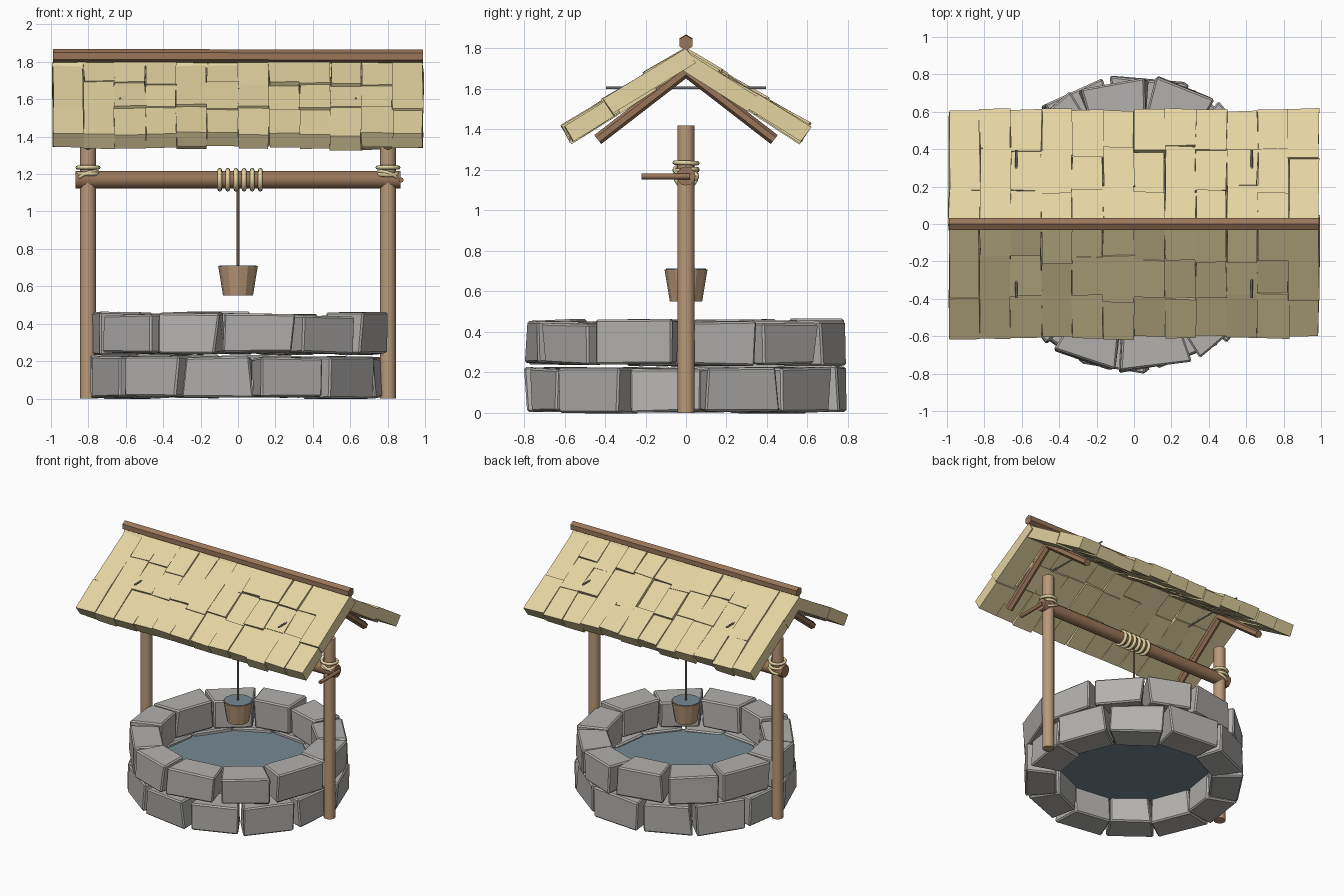
import bpy, bmesh, math, random
from mathutils import Vector, Matrix

random.seed(4)
if "Cube" in bpy.data.objects:
    bpy.data.objects.remove(bpy.data.objects["Cube"])


def material(name, *rgb):
    m = bpy.data.materials.new(name)
    m.use_nodes = True
    m.diffuse_color = (*rgb, 1)
    m.node_tree.nodes["Principled BSDF"].inputs["Base Color"].default_value = (*rgb, 1)
    return m


STONE = material("grey stone", 0.45, 0.44, 0.425)
STRAW = material("straw", 0.78, 0.66, 0.36)
LIGHT = material("light wood", 0.49, 0.32, 0.19)
DARK = material("dark wood", 0.32, 0.18, 0.1)
CORD = material("brown cord", 0.13, 0.08, 0.05)
WATER = material("water", 0.18, 0.25, 0.29)
METAL = material("grey metal", 0.2, 0.2, 0.21)


def jit(a):
    return random.uniform(-a, a)


def finish(name, bm, mat, bevel=0, smooth=False):
    bmesh.ops.recalc_face_normals(bm, faces=bm.faces)
    me = bpy.data.meshes.new(name)
    bm.to_mesh(me)
    bm.free()
    me.materials.append(mat)
    if smooth:
        me.shade_smooth()
        me.set_sharp_from_angle(angle=math.radians(70))
    ob = bpy.data.objects.new(name, me)
    bpy.context.collection.objects.link(ob)
    if bevel:
        mod = ob.modifiers.new("bevel", "BEVEL")
        mod.width, mod.segments = bevel, 1
    return ob


def block(bm, corners):
    """Closed box from a bottom ring and a top ring of four corners each."""
    v = [bm.verts.new(c) for c in corners]
    bm.faces.new(v[:4])
    bm.faces.new(v[4:])
    for i in range(4):
        j = (i + 1) % 4
        bm.faces.new((v[i], v[j], v[j + 4], v[i + 4]))


def pole(name, a, b, r, mat, sides=8, r2=None, smooth=False):
    """Straight round bar between two points."""
    a, b = Vector(a), Vector(b)
    bm = bmesh.new()
    turn = (b - a).to_track_quat("Z", "Y").to_matrix().to_4x4()
    bmesh.ops.create_cone(bm, cap_ends=True, segments=sides, radius1=r,
                          radius2=r if r2 is None else r2, depth=(b - a).length,
                          matrix=Matrix.Translation((a + b) / 2) @ turn)
    return finish(name, bm, mat, smooth=smooth)


def loop(name, centre, axis, major, minor, mat):
    """Ring of rope about an axis."""
    turn = Vector(axis).to_track_quat("Z", "Y").to_matrix()
    bm = bmesh.new()
    rings = []
    for i in range(16):
        a = math.tau * i / 16
        out = Vector((math.cos(a), math.sin(a), 0))
        ring = []
        for k in range(8):
            b = math.tau * k / 8
            p = out * (major + minor * math.cos(b)) + Vector((0, 0, minor * math.sin(b)))
            ring.append(bm.verts.new(Vector(centre) + turn @ p))
        rings.append(ring)
    for i in range(16):
        r, s = rings[i - 1], rings[i]
        for k in range(8):
            bm.faces.new((r[k], s[k], s[k - 1], r[k - 1]))
    return finish(name, bm, mat, smooth=True)


def stone_ring(name, z0, z1, shift):
    """Twelve rough wedge stones, with gaps that open outwards."""
    bm = bmesh.new()
    step = math.tau / 12
    cuts = [shift + step * i + jit(0.04) for i in range(12)]
    cuts.append(cuts[0] + math.tau)
    for a0, a1 in zip(cuts, cuts[1:]):
        push, tilt = jit(0.012), jit(0.01)
        pts = []
        for z in (z0 + abs(jit(0.01)), z1 + tilt):
            for a, r, gap in ((a0, 0.565, 0.006), (a1, 0.565, -0.006),
                              (a1, 0.79, -0.026), (a0, 0.79, 0.026)):
                ang = a + gap + jit(0.02)
                rad = r + push + jit(0.01)
                pts.append((rad * math.cos(ang), rad * math.sin(ang), z + jit(0.006)))
        block(bm, pts)
    return finish(name, bm, STONE, 0.01)


# well wall and water
front = -math.pi / 2
stone_ring("lower_stone_ring", 0, 0.225, front + math.radians(8))
stone_ring("upper_stone_ring", 0.235, 0.45, front - math.radians(5))
pole("well_water", (0, 0, 0.2), (0, 0, 0.205), 0.6, WATER, 24)

# posts, lashings and rafters on both ends
for side, word in ((1, "left"), (-1, "right")):
    x = side * 0.802
    pole(word + "_post", (x, 0, 0), (x, 0, 1.42), 0.043, LIGHT, 12, smooth=True)
    for i, z in enumerate((1.2, 1.235)):
        loop(f"{word}_lashing_{i}", (x, 0, z), (0, jit(0.1), 1), 0.056, 0.011, STRAW)
    loop(word + "_cross_lashing", (x, 0, 1.185), (side * 0.4, 0.4, 1), 0.06, 0.01, STRAW)
    for d, end in ((-1, "front"), (1, "back")):
        pole(f"{word}_{end}_rafter", (x, d * -0.01, 1.695), (x, d * 0.436, 1.35),
             0.028, DARK, 6)
    pole(word + "_roof_rod", (side * 0.63, -0.395, 1.605),
         (side * 0.63, 0.395, 1.605), 0.006, METAL, 8, smooth=True)

# windlass
pole("axle", (-0.87, 0, 1.17), (0.87, 0, 1.17), 0.047, DARK, 12, smooth=True)
pole("crank_handle", (0.872, 0.02, 1.168), (0.872, -0.22, 1.168), 0.014, DARK, 8,
     smooth=True)
for i in range(6):
    loop(f"rope_coil_{i}", (-0.098 + 0.0435 * i, 0, 1.17), (1, 0, 0), 0.051, 0.0125, STRAW)
pole("hanging_rope", (0, 0, 0.6), (0, 0, 1.15), 0.008, CORD, 8, smooth=True)

# tapered bucket, filled to the brim
pole("bucket", (0, 0, 0.55), (0, 0, 0.708), 0.08, LIGHT, 12, r2=0.106)
pole("bucket_water", (0, 0, 0.705), (0, 0, 0.712), 0.1, WATER, 12)

# shingled roof, twelve irregular columns on each slope
pitch = math.radians(32)
width = 1.98 / 12
for d, word in ((-1, "front"), (1, "back")):
    down = Vector((0, d * math.cos(pitch), -math.sin(pitch)))
    up = Vector((0, d * math.sin(pitch), math.cos(pitch)))
    bm = bmesh.new()
    for c in range(12):
        x0 = -0.99 + c * width
        cuts = [0, 0.22 + jit(0.03), 0.46 + jit(0.04), 0.72 + jit(0.01)]
        if c in (0, 1, 11):
            cuts.pop(random.choice((1, 2)))
        for s0, s1 in zip(cuts, cuts[1:]):
            lift, flare = jit(0.01), 0.004 + jit(0.01)
            pts = []
            for n in (-0.092, -0.004):
                for s, x in ((s0, x0), (s0, x0 + width), (s1, x0 + width), (s1, x0)):
                    h = n + lift + (flare if s == s1 else 0)
                    pts.append(Vector((x + jit(0.006), 0, 1.80))
                               + down * (s + jit(0.005)) + up * h)
            block(bm, pts)
    finish(word + "_roof_shingles", bm, STRAW)
pole("ridge_beam", (-0.99, 0, 1.832), (0.99, 0, 1.828), 0.037, DARK, 6)
